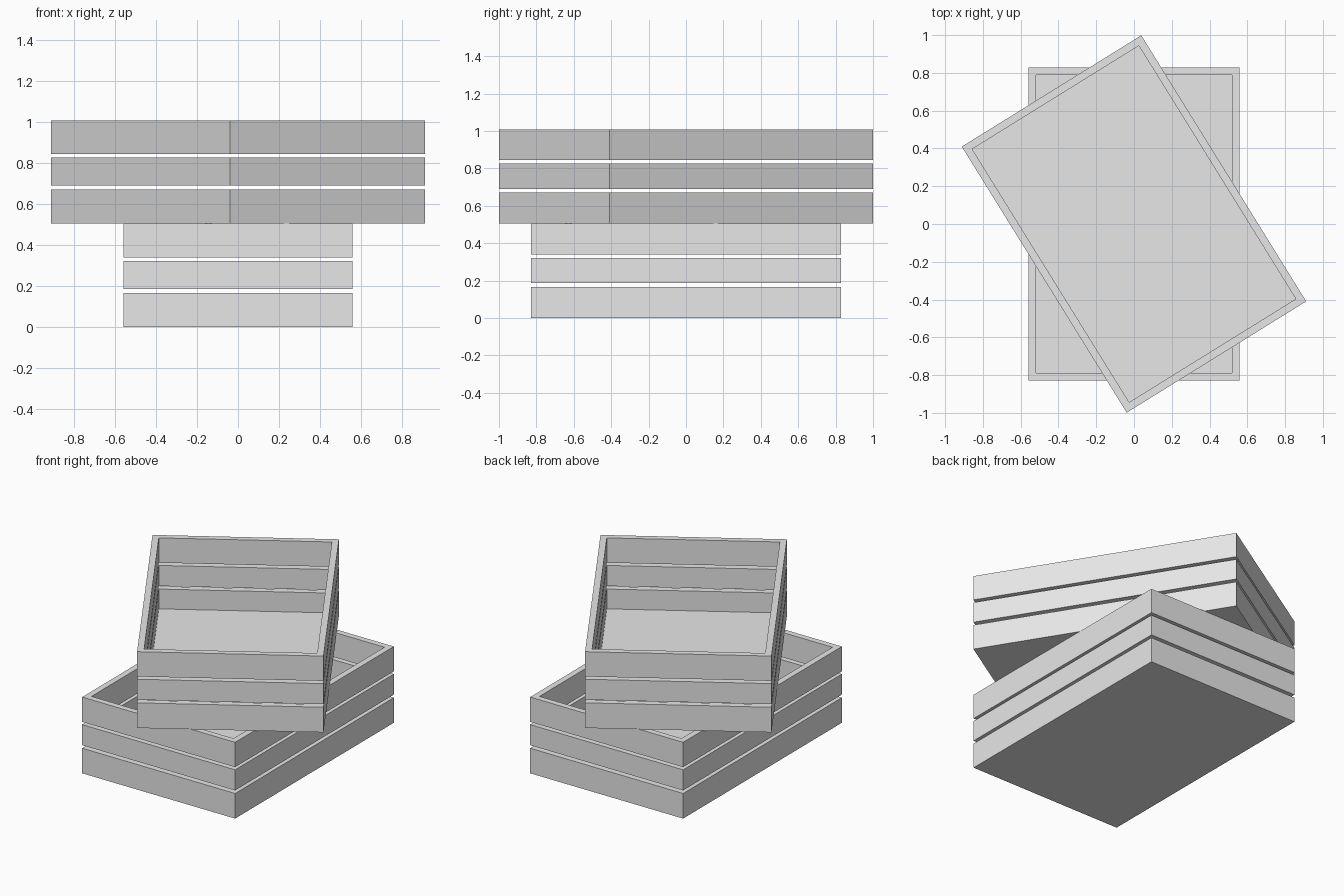
import bpy
import bmesh
import math
from mathutils import Matrix, Vector

WIDTH, DEPTH, HEIGHT = 1.118, 1.657, 0.504
WALL, FLOOR = 0.04, 0.035
SLATS = ((0.186, 0.322), (0.34, HEIGHT))
BASE_TOP = 0.166

default = bpy.data.objects.get("Cube")
if default:
    bpy.data.objects.remove(default, do_unlink=True)

grey = bpy.data.materials.new("plain_grey")
grey.use_nodes = True
colour = (0.8, 0.8, 0.8, 1)
grey.diffuse_color = colour
grey.node_tree.nodes["Principled BSDF"].inputs["Base Color"].default_value = colour


def block(z0, z1):
    """Solid crate-sized box between two heights."""
    bm = bmesh.new()
    bmesh.ops.create_cube(bm, size=1)
    bmesh.ops.scale(bm, vec=(WIDTH, DEPTH, z1 - z0), verts=bm.verts)
    bmesh.ops.translate(bm, vec=(0, 0, (z0 + z1) / 2), verts=bm.verts)
    bm.normal_update()
    return bm


def inset_cap(bm, direction):
    """Inset the top or bottom face by the wall thickness."""
    cap = next(f for f in bm.faces if f.normal.z * direction > 0.9)
    bmesh.ops.inset_region(bm, faces=[cap], thickness=WALL, use_even_offset=True)
    return cap


def finish(bm, name, z, angle):
    bmesh.ops.recalc_face_normals(bm, faces=bm.faces)
    mesh = bpy.data.meshes.new(name)
    bm.to_mesh(mesh)
    bm.free()
    mesh.materials.append(grey)
    obj = bpy.data.objects.new(name, mesh)
    obj.matrix_world = Matrix.Translation(Vector((0, 0, z))) @ Matrix.Rotation(angle, 4, "Z")
    bpy.context.collection.objects.link(obj)


def crate(name, z, angle):
    # Bottom tray: lowest boards and the floor
    bm = block(0, BASE_TOP)
    cap = inset_cap(bm, 1)
    sunk = bmesh.ops.extrude_discrete_faces(bm, faces=[cap])["faces"][0]
    bmesh.ops.translate(bm, vec=(0, 0, FLOOR - BASE_TOP), verts=sunk.verts)
    finish(bm, name + "_tray", z, angle)

    # Open rings of boards above it, separated by gaps
    for label, (z0, z1) in zip(("middle", "top"), SLATS):
        bm = block(z0, z1)
        caps = [inset_cap(bm, 1), inset_cap(bm, -1)]
        rims = [e for f in caps for e in f.edges]
        bmesh.ops.delete(bm, geom=caps, context="FACES_ONLY")
        bmesh.ops.bridge_loops(bm, edges=rims)
        finish(bm, f"{name}_{label}_boards", z, angle)


crate("lower_crate", 0, 0)
crate("upper_crate", HEIGHT, math.radians(31.8))
